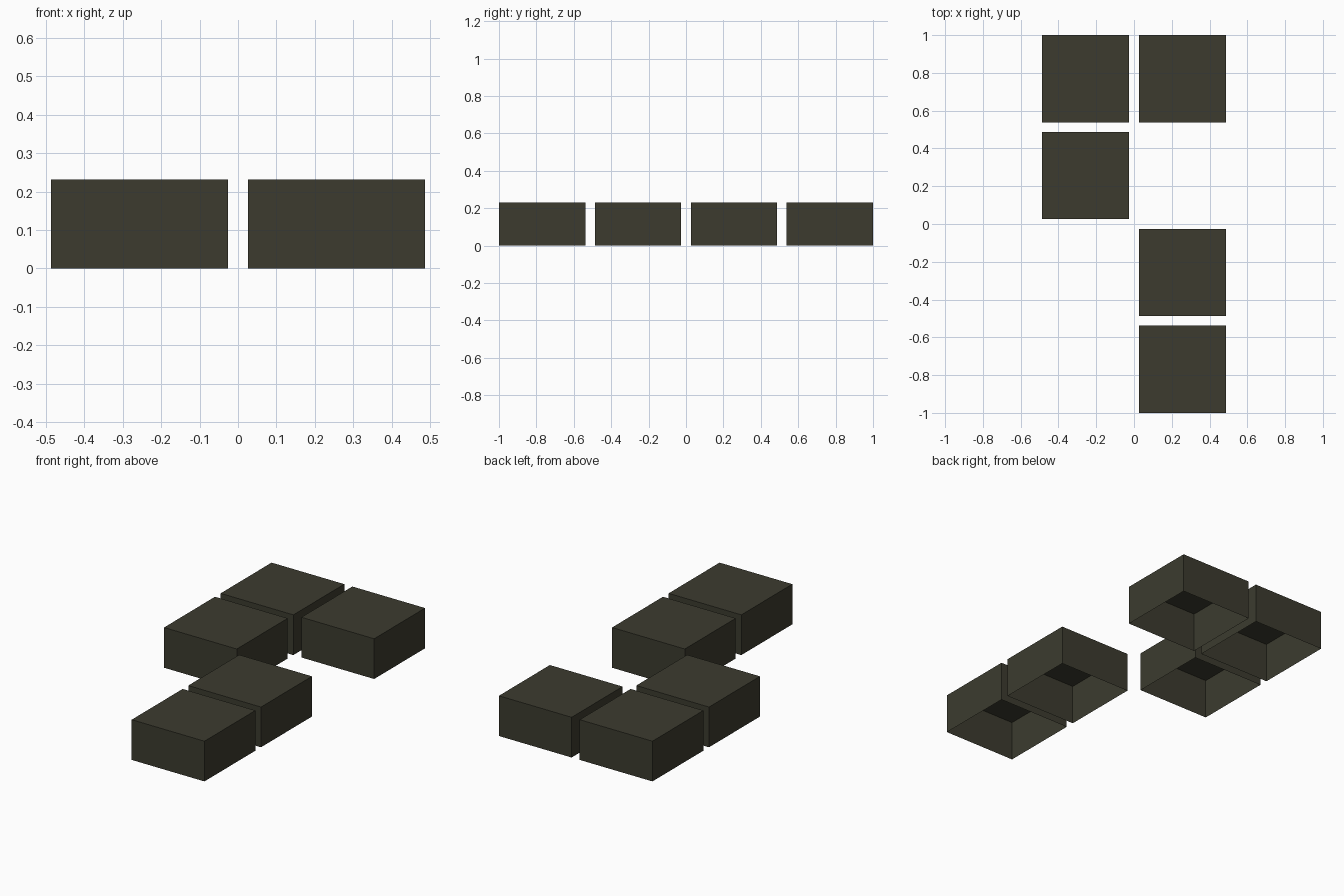
import bpy, bmesh

if "Cube" in bpy.data.objects:
    bpy.data.objects.remove(bpy.data.objects["Cube"])

S = 2 / 3.9            # grid pitch between blocks
W = 0.9 * S            # block width
H = 0.45 * S           # block height

mat = bpy.data.materials.new("dark_olive")
mat.diffuse_color = (0.045, 0.044, 0.028, 1)
mat.use_nodes = True
mat.node_tree.nodes["Principled BSDF"].inputs["Base Color"].default_value = mat.diffuse_color


def open_block(name, x, y):
    """Thin-shelled block, open underneath."""
    bm = bmesh.new()
    bmesh.ops.create_cube(bm, size=1)
    bmesh.ops.delete(bm, geom=[f for f in bm.faces if f.normal.z < -0.5],
                     context='FACES_ONLY')
    for v in bm.verts:
        v.co.x *= W
        v.co.y *= W
        v.co.z = (v.co.z + 0.5) * H
    mesh = bpy.data.meshes.new(name)
    bm.to_mesh(mesh)
    bm.free()
    mesh.materials.append(mat)
    ob = bpy.data.objects.new(name, mesh)
    ob.location = (x, y, 0)
    bpy.context.collection.objects.link(ob)


# Blocks on a 2 x 4 grid: (column, row from the front)
for i, (c, r) in enumerate([(1, 0), (1, 1), (0, 2), (0, 3), (1, 3)]):
    open_block(f"block_{i + 1}", (c - 0.5) * S, (r - 1.5) * S)
